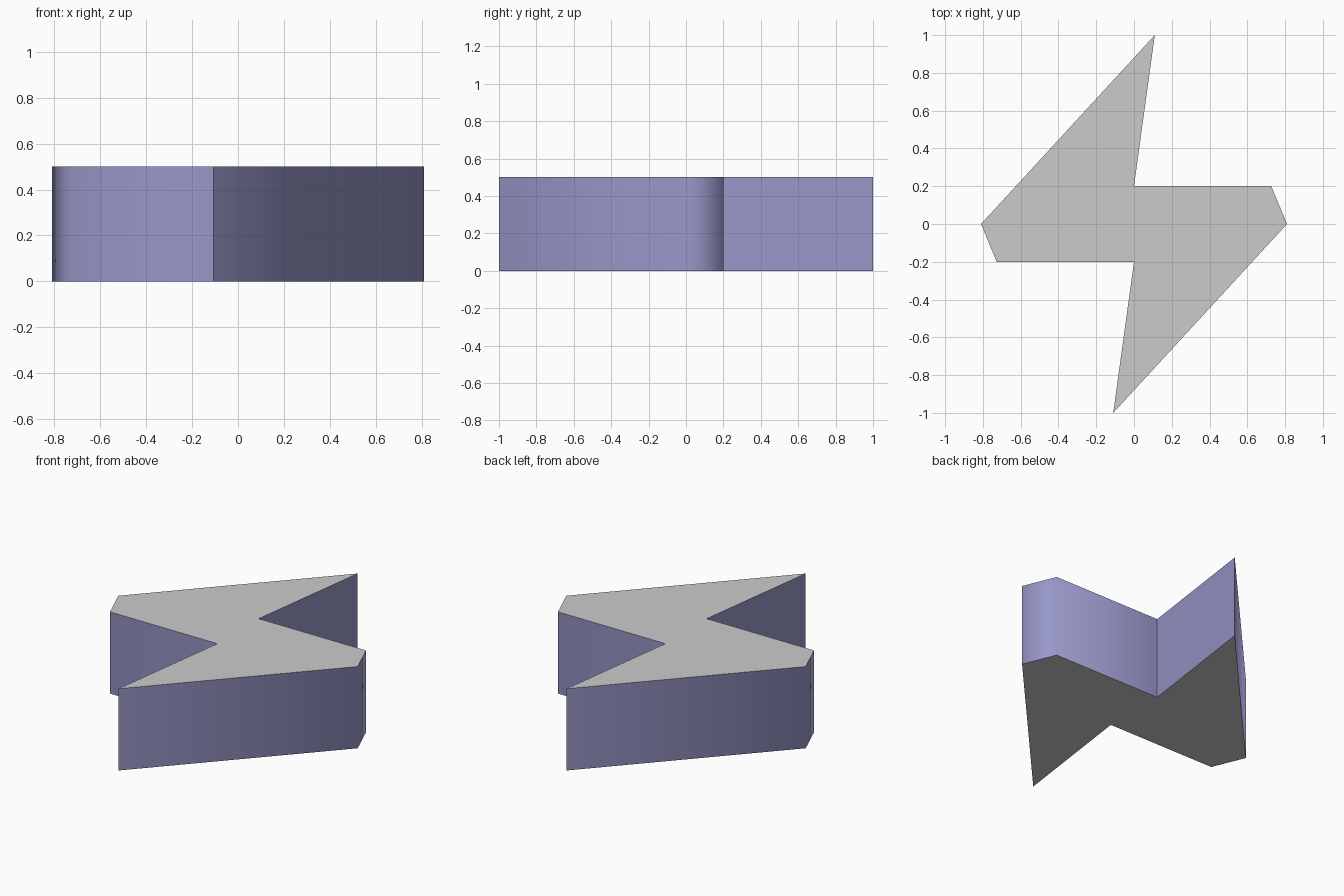
import bpy
import bmesh
from math import radians

HEIGHT = 0.5

cube = bpy.data.objects.get("Cube")
if cube:
    bpy.data.objects.remove(cube, do_unlink=True)


def flat_material(name, rgb):
    mat = bpy.data.materials.new(name)
    mat.use_nodes = True
    colour = (*rgb, 1.0)
    mat.diffuse_color = colour
    bsdf = next(n for n in mat.node_tree.nodes if n.type == "BSDF_PRINCIPLED")
    bsdf.inputs["Base Color"].default_value = colour
    return mat


# Half of the bolt outline, counter-clockwise; the other half is its half-turn copy
half = [(-0.11, -1.0), (0.81, 0.0), (0.727, 0.2), (0.0, 0.2)]
outline = half + [(-x, -y) for x, y in half]

# Extruded bolt
bm = bmesh.new()
base = bm.faces.new([bm.verts.new((x, y, 0)) for x, y in outline])
result = bmesh.ops.extrude_face_region(bm, geom=[base], use_keep_orig=True)
top_verts = [v for v in result["geom"] if isinstance(v, bmesh.types.BMVert)]
bmesh.ops.translate(bm, verts=top_verts, vec=(0, 0, HEIGHT))
bmesh.ops.recalc_face_normals(bm, faces=bm.faces)

# Grey caps, lavender rim
for face in bm.faces:
    face.material_index = 0 if abs(face.normal.z) > 0.5 else 1

mesh = bpy.data.meshes.new("lightning_bolt")
bm.to_mesh(mesh)
bm.free()
mesh.materials.append(flat_material("light grey", (0.6, 0.6, 0.6)))
mesh.materials.append(flat_material("lavender", (0.31, 0.31, 0.58)))

bolt = bpy.data.objects.new("lightning_bolt", mesh)
bpy.context.collection.objects.link(bolt)

# Blunt corners of the rim shade smoothly, points and cap edges stay sharp
bpy.ops.object.select_all(action="DESELECT")
bolt.select_set(True)
bpy.context.view_layer.objects.active = bolt
bpy.ops.object.shade_smooth_by_angle(angle=radians(75))
